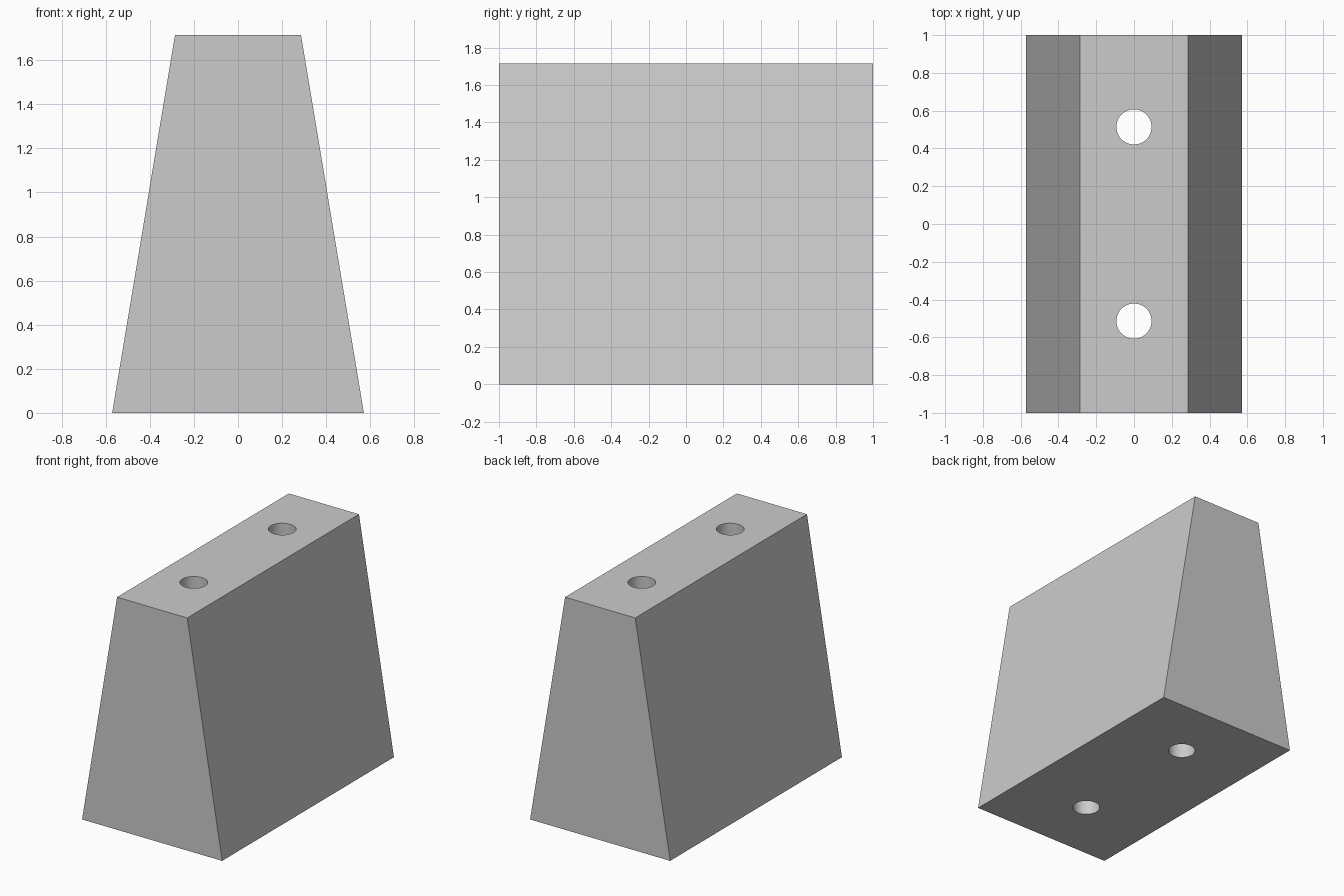
import bpy
import bmesh
import math

HEIGHT = 1.714
BASE_HALF, TOP_HALF = 0.571, 0.286
HOLE_Y, HOLE_RADIUS = 0.514, 0.093

if "Cube" in bpy.data.objects:
    bpy.data.objects.remove(bpy.data.objects["Cube"], do_unlink=True)

# Single flat grey
grey = bpy.data.materials.new("light_grey")
grey.use_nodes = True
colour = (0.6, 0.6, 0.6, 1)
grey.diffuse_color = colour
grey.node_tree.nodes["Principled BSDF"].inputs["Base Color"].default_value = colour


def add_object(name, bm):
    mesh = bpy.data.meshes.new(name)
    bmesh.ops.recalc_face_normals(bm, faces=bm.faces[:])
    bm.to_mesh(mesh)
    bm.free()
    mesh.materials.append(grey)
    obj = bpy.data.objects.new(name, mesh)
    bpy.context.collection.objects.link(obj)
    return obj


# Tapered block: trapezoid profile extruded from front to back
bm = bmesh.new()
profile = [(-BASE_HALF, 0), (BASE_HALF, 0), (TOP_HALF, HEIGHT), (-TOP_HALF, HEIGHT)]
face = bm.faces.new([bm.verts.new((x, -1, z)) for x, z in profile])
extruded = bmesh.ops.extrude_face_region(bm, geom=[face])["geom"]
back = [v for v in extruded if isinstance(v, bmesh.types.BMVert)]
bmesh.ops.translate(bm, verts=back, vec=(0, 2, 0))
block = add_object("tapered_block", bm)

# Two round bolt holes, bored straight through
cutters = []
for side, y in (("front", -HOLE_Y), ("back", HOLE_Y)):
    bm = bmesh.new()
    bmesh.ops.create_cone(bm, cap_ends=True, segments=48, radius1=HOLE_RADIUS,
                          radius2=HOLE_RADIUS, depth=HEIGHT + 0.4)
    bmesh.ops.translate(bm, verts=bm.verts[:], vec=(0, y, HEIGHT / 2))
    cutter = add_object(side + "_hole_cutter", bm)
    cutter.hide_render = True
    cutters.append(cutter)
    bore = block.modifiers.new(side + "_hole", "BOOLEAN")
    bore.operation = "DIFFERENCE"
    bore.solver = "EXACT"
    bore.object = cutter

# Apply the bores, discard the cutters, smooth only the hole walls
bpy.ops.object.select_all(action="DESELECT")
block.select_set(True)
bpy.context.view_layer.objects.active = block
for name in [m.name for m in block.modifiers]:
    bpy.ops.object.modifier_apply(modifier=name)
for cutter in cutters:
    bpy.data.objects.remove(cutter, do_unlink=True)
bpy.ops.object.shade_smooth_by_angle(angle=math.radians(30))
